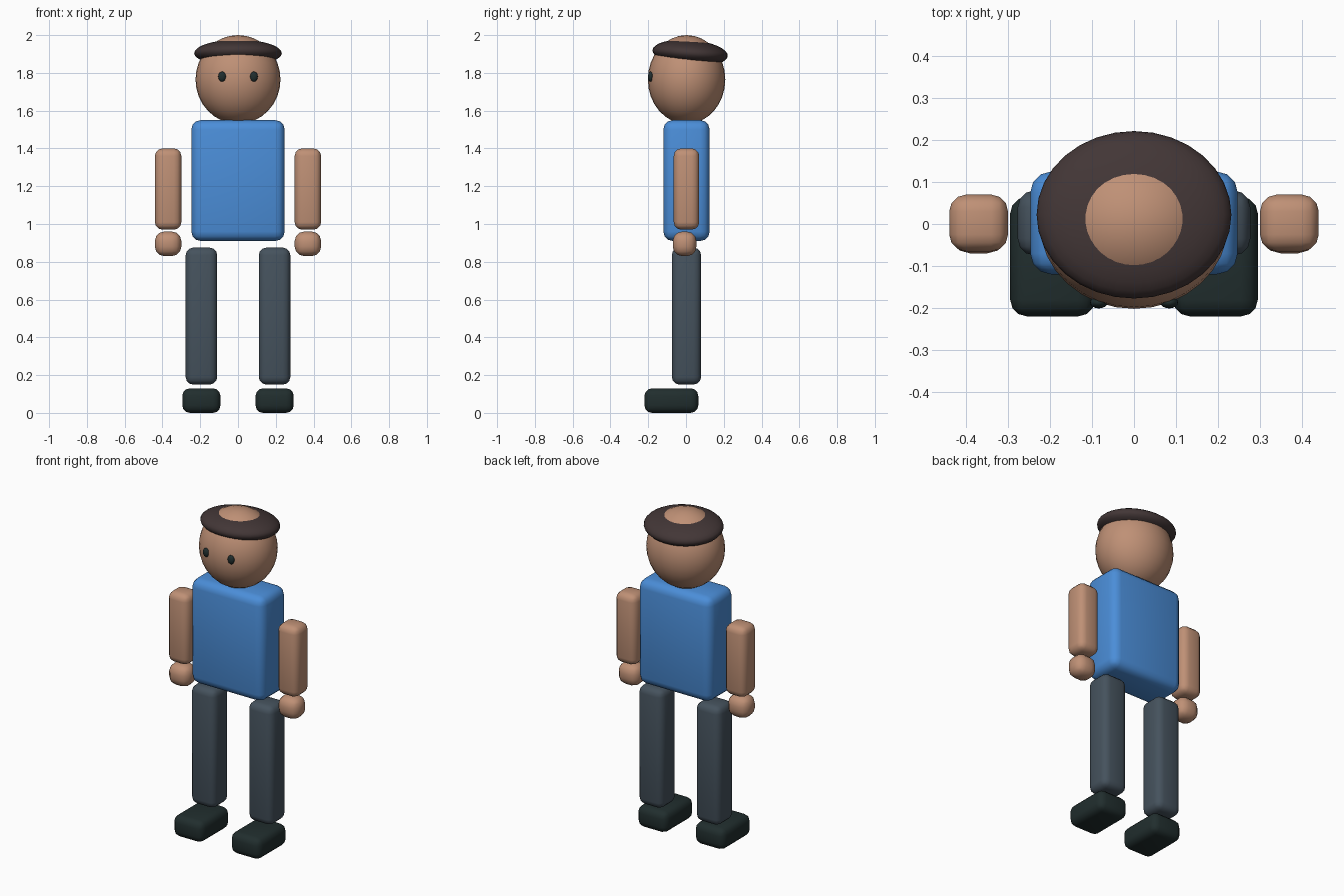
import bpy
import bmesh
from mathutils import Matrix, Vector, Euler

cube = bpy.data.objects.get("Cube")
if cube:
    bpy.data.objects.remove(cube, do_unlink=True)


def make_material(name, rgb):
    mat = bpy.data.materials.new(name)
    mat.use_nodes = True
    mat.diffuse_color = (*rgb, 1)
    mat.node_tree.nodes["Principled BSDF"].inputs["Base Color"].default_value = (*rgb, 1)
    return mat


skin = make_material("skin", (0.52, 0.28, 0.18))
blue = make_material("shirt blue", (0.07, 0.27, 0.69))
slate = make_material("trouser slate", (0.06, 0.085, 0.11))
dark_green = make_material("shoe dark green", (0.015, 0.027, 0.027))
brown = make_material("hat brown", (0.055, 0.037, 0.037))


def finish(name, bm, mat):
    mesh = bpy.data.meshes.new(name)
    bm.to_mesh(mesh)
    bm.free()
    mesh.materials.append(mat)
    mesh.shade_smooth()
    obj = bpy.data.objects.new(name, mesh)
    bpy.context.collection.objects.link(obj)
    return obj


def rounded_box(name, low, high, bevel, mat):
    """Soft-edged box between two corners."""
    low, high = Vector(low), Vector(high)
    bm = bmesh.new()
    bmesh.ops.create_cube(bm, size=1)
    bmesh.ops.scale(bm, vec=high - low, verts=bm.verts)
    bmesh.ops.translate(bm, vec=(low + high) / 2, verts=bm.verts)
    bmesh.ops.bevel(bm, geom=bm.edges[:], offset=bevel, segments=3,
                    profile=0.5, affect='EDGES')
    return finish(name, bm, mat)


def ellipsoid(name, centre, radii, mat, tilt=0, segments=32):
    bm = bmesh.new()
    bmesh.ops.create_uvsphere(bm, u_segments=segments, v_segments=segments // 2, radius=1)
    bmesh.ops.transform(bm, verts=bm.verts, matrix=Matrix.LocRotScale(
        Vector(centre), Euler((tilt, 0, 0)), Vector(radii)))
    return finish(name, bm, mat)


# Head and flat tilted hat, with the crown showing through
ellipsoid("head", (0, 0.003, 1.765), (0.225, 0.205, 0.235), skin)
ellipsoid("hat", (0, 0.022, 1.905), (0.232, 0.2, 0.069), brown, tilt=-0.08)

# Torso
rounded_box("torso", (-0.247, -0.12, 0.91), (0.247, 0.125, 1.55), 0.05, blue)

# Limbs and eyes, one set per side
for side, s in (("left", 1), ("right", -1)):
    def limb(part, inner, outer, y, z, bevel, mat):
        x = sorted((s * inner, s * outer))
        rounded_box(f"{side}_{part}", (x[0], y[0], z[0]), (x[1], y[1], z[1]), bevel, mat)

    limb("arm", 0.30, 0.44, (-0.065, 0.07), (0.97, 1.40), 0.04, skin)
    limb("hand", 0.30, 0.44, (-0.07, 0.055), (0.83, 0.96), 0.05, skin)
    limb("leg", 0.11, 0.277, (-0.075, 0.08), (0.15, 0.875), 0.04, slate)
    limb("shoe", 0.093, 0.295, (-0.22, 0.065), (0, 0.13), 0.04, dark_green)
    ellipsoid(f"{side}_eye", (s * 0.084, -0.187, 1.78), (0.021, 0.014, 0.027),
              dark_green, segments=16)
